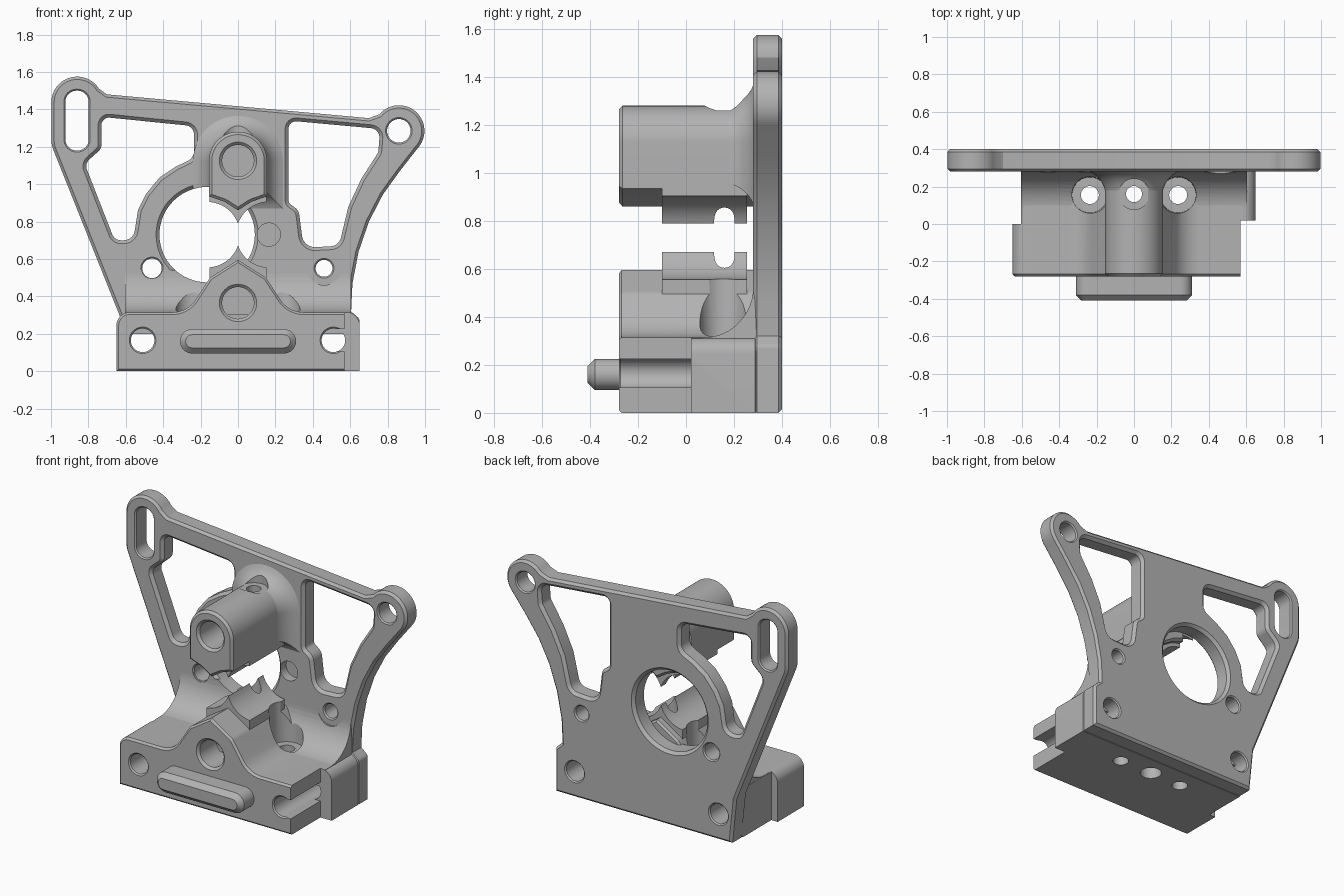
import bpy, bmesh, math
from mathutils import Vector

cube = bpy.data.objects.get("Cube")
if cube:
    bpy.data.objects.remove(cube)

grey = bpy.data.materials.new("plain grey")
grey.use_nodes = True
colour = (0.45, 0.45, 0.45, 1)
grey.diffuse_color = colour
for node in grey.node_tree.nodes:
    if node.type == "BSDF_PRINCIPLED":
        node.inputs["Base Color"].default_value = colour

parts, cutters = [], []


def arc(cx, cy, r, start=0, end=360, n=40):
    """Points on an arc; a full circle does not repeat its first point."""
    steps = n if end - start == 360 else n - 1
    angles = [math.radians(start + (end - start) * i / steps) for i in range(n)]
    return [(cx + r * math.cos(a), cy + r * math.sin(a)) for a in angles]


def rounded(corners, n=9):
    """Closed outline from (x, y, optional radius) corners."""
    out = []
    for i, corner in enumerate(corners):
        p = Vector(corner[:2])
        if len(corner) < 3:
            out.append(tuple(p))
            continue
        before = Vector(corners[i - 1][:2]) - p
        after = Vector(corners[(i + 1) % len(corners)][:2]) - p
        u, v = before.normalized(), after.normalized()
        half = u.angle(v) / 2
        t = min(corner[2] / math.tan(half), before.length * 0.95, after.length * 0.95)
        r = t * math.tan(half)
        centre = p + (u + v).normalized() * (r / math.sin(half))
        a, b = (p + u * t - centre), (p + v * t - centre)
        total = a.angle(b)
        for k in range(n):
            f = k / (n - 1)
            d = a * math.sin((1 - f) * total) + b * math.sin(f * total)
            out.append(tuple(centre + d / math.sin(total)))
    return out


def offset(loop, d):
    """Move an outline inwards by d (outwards when negative)."""
    pts = [Vector(p) for p in loop]
    area = sum(pts[i - 1].cross(pts[i]) for i in range(len(pts)))
    sign = 1 if area > 0 else -1
    out = []
    for i, p in enumerate(pts):
        e = (p - pts[i - 1]).normalized()
        f = (pts[(i + 1) % len(pts)] - p).normalized()
        m, n = Vector((-e.y, e.x)), Vector((-f.y, f.x))
        out.append(tuple(p + (m + n) * (sign * d / max(0.3, 1 + m.dot(n)))))
    return out


def loft(name, sections, axis="Y"):
    """Solid through sections of (position along the axis, outline)."""
    place = {"X": lambda u, v, s: (s, u, v),
             "Y": lambda u, v, s: (u, s, v),
             "Z": lambda u, v, s: (u, v, s)}[axis]
    bm = bmesh.new()
    rings = [[bm.verts.new(place(u, v, s)) for u, v in loop] for s, loop in sections]
    for low, high in zip(rings, rings[1:]):
        for i in range(len(low)):
            bm.faces.new((low[i - 1], low[i], high[i], high[i - 1]))
    bm.faces.new(rings[0])
    bm.faces.new(rings[-1])
    bmesh.ops.recalc_face_normals(bm, faces=bm.faces)
    mesh = bpy.data.meshes.new(name)
    bm.to_mesh(mesh)
    bm.free()
    obj = bpy.data.objects.new(name, mesh)
    bpy.context.collection.objects.link(obj)
    mesh.materials.append(grey)
    return obj


def prism(name, loop, a, b, c=0, axis="Y"):
    """Extruded part with chamfered ends."""
    sections = [(a, loop), (b, loop)]
    if c:
        small = offset(loop, c)
        sections = [(a, small), (a + c, loop), (b - c, loop), (b, small)]
    obj = loft(name, sections, axis)
    parts.append(obj)
    return obj


def hole(loop, a, b, c=0, axis="Y", blind=False):
    """Cutter from a to b whose open ends flare by the chamfer c."""
    e = 0.02
    wide = offset(loop, -c - e) if c else loop
    sections = [(a - e, wide), (a + c, loop)]
    sections += [(b, loop)] if blind else [(b - c, loop), (b + e, wide)]
    obj = loft("cutter", sections, axis)
    obj.hide_render = True
    cutters.append(obj)
    return obj


def box(x0, x1, y0, y1, z0, z1):
    return hole([(x0, y0), (x1, y0), (x1, y1), (x0, y1)], z0, z1, axis="Z")


def cut(obj, *tools):
    bpy.context.view_layer.objects.active = obj
    for tool in tools:
        mod = obj.modifiers.new("cut", "BOOLEAN")
        mod.operation, mod.solver, mod.object = "DIFFERENCE", "EXACT", tool
        bpy.ops.object.modifier_apply(modifier=mod.name)


def mirrored(half):
    """Complete an outline that starts and ends on the centre line."""
    return half + [(-p[0],) + tuple(p[1:]) for p in half[-2:0:-1]]


# Back plate with two lugs
front, back = 0.28, 0.40
outline = ([(-0.6, 0), (0.65, 0), (0.65, 0.28, 0.03), (0.605, 0.32), (0.612, 0.47),
            (0.645, 0.64), (0.70, 0.80), (0.775, 0.945), (0.865, 1.07)]
           + arc(0.86, 1.285, 0.137, -42, 140, 24)
           + [(0.70, 1.353), (-0.70, 1.48)]
           + arc(-0.86, 1.437, 0.138, 32, 180, 20)
           + [(-0.998, 1.21, 0.15), (-0.63, 0.29)])
plate = prism("back_plate", rounded(outline), front, back, 0.015)
left_window = rounded([(-0.73, 1.36, 0.04), (-0.235, 1.31, 0.05), (-0.235, 1.14, 0.06),
                       (-0.33, 1.095), (-0.42, 1.035), (-0.49, 0.95), (-0.535, 0.86),
                       (-0.56, 0.70, 0.06), (-0.66, 0.70, 0.05), (-0.82, 1.11, 0.05),
                       (-0.73, 1.19, 0.05)])
right_window = rounded([(0.27, 1.34, 0.04), (0.76, 1.295, 0.05), (0.75, 1.17, 0.05),
                        (0.66, 1.03), (0.59, 0.88), (0.54, 0.67, 0.06),
                        (0.35, 0.66, 0.07), (0.325, 0.86, 0.06), (0.27, 0.90, 0.03)])
slot = rounded([(x, z, 0.06) for x, z in ((-0.923, 1.18), (-0.798, 1.18),
                                          (-0.798, 1.5), (-0.923, 1.5))])
bore = arc(-0.165, 0.73, 0.255, n=64)
for loop in (left_window, right_window, bore):
    cut(plate, hole(loop, front, back, 0.018))
for loop in (slot, arc(0.86, 1.285, 0.063), arc(-0.46, 0.55, 0.052),
             arc(0.46, 0.55, 0.045), arc(-0.51, 0.165, 0.063), arc(0.51, 0.165, 0.063)):
    cut(plate, hole(loop, front, back, 0.008))
cut(plate, hole(arc(0.165, 0.73, 0.062), front, 0.34, blind=True))

# Base block with a pointed hump in the middle
half = [(0, 0), (0.65, 0), (0.65, 0.315, 0.07), (0.27, 0.315, 0.15),
        (0.15, 0.5, 0.06), (0, 0.595)]
base = prism("base_block", rounded(mirrored(half)), -0.28, 0.3, 0.012)
cut(base, box(-0.8, -0.605, 0, 0.5, -0.1, 0.5), box(0.57, 0.8, -0.5, 0.02, -0.1, 0.5))
for side in (-1, 1):
    cut(base, hole(arc(side * 0.51, 0.165, 0.063), -0.28, 0.4, 0.008))
cut(base, box(0.51, 0.7, -0.5, 0.02, 0.125, 0.205))
cut(base, hole(arc(0, 0.365, 0.085), -0.28, 0, 0.015, blind=True))

# Curved transition from base to plate
shelf = prism("base_fillet", rounded([(0.02, 0.2), (0.3, 0.2), (0.3, 0.54), (0.28, 0.54),
                                      (0.28, 0.313, 0.21), (0.02, 0.313)], 14),
              -0.604, 0.604, axis="X")
clearance = hole(bore, 0.1, 0.5)
cut(shelf, clearance, hole(arc(0.46, 0.55, 0.09), 0, 0.5),
    hole(arc(-0.46, 0.55, 0.056), 0, 0.5))

# Front locating bar
prism("front_bar", rounded([(-0.31, 0.095, 0.064), (0.31, 0.095, 0.064),
                            (0.31, 0.225, 0.064), (-0.31, 0.225, 0.064)]),
      -0.41, -0.22, 0.03)

# Upper bearing boss
boss_loop = arc(0, 1.125, 0.155, 0, 180, 32) + rounded(
    [(-0.155, 0.935), (-0.07, 0.905), (0, 0.86), (0.07, 0.905), (0.155, 0.935)])
boss = prism("upper_boss", boss_loop, -0.28, 0.3, 0.015)
cut(boss, hole(arc(0, 1.125, 0.085), -0.28, 0, 0.015, blind=True))

# Flare where the boss meets the plate
core = arc(0, 1.125, 0.15, 0, 180, 32) + [(-0.15, 0.96), (0.15, 0.96)]
flare_sections = []
for i in range(9):
    a = math.radians(i * 9)
    flare_sections.append((0.14 + 0.147 * math.sin(a), offset(core, -0.13 * (1 - math.cos(a)))))
flare = loft("boss_flare", flare_sections)
parts.append(flare)
cut(flare, clearance)

# Saddles above and below the shaft gap
valley = arc(0.165, 0.73, 0.175, 200, 266, 14)
lower_half = [(0, 0.3), (0.152, 0.3)] + valley[::-1] + [(0, 0.67)]
lower = prism("lower_saddle", mirrored(lower_half), -0.1, 0.255)
upper = prism("upper_saddle", [(x, 1.46 - z) for x, z in mirrored(
    [(0, 0.42), (0.152, 0.42)] + lower_half[2:])], -0.1, 0.255)

# Vertical screw holes and their seats
screw = hole(arc(0, 0.16, 0.043), -0.1, 1.5, axis="Z")
for obj in (base, shelf, lower, upper, boss, flare):
    cut(obj, screw)
seat = hole(arc(0, 0.16, 0.082), 1.28, 1.5, axis="Z")
cut(boss, seat)
cut(flare, seat)
cut(base, hole(arc(0, 0.16, 0.065), 0, 0.15, axis="Z", blind=True))
for side in (-1, 1):
    x = side * 0.236
    through = hole(arc(x, 0.155, 0.048), -0.1, 0.6, axis="Z")
    pocket = loft("cutter", [(0.3, arc(x, 0.155, 0.095)), (0.65, arc(x, 0.155, 0.105))], "Z")
    cutters.append(pocket)
    for obj in (base, shelf, lower):
        cut(obj, through, pocket)

# Remove cutters and smooth the curved faces
for tool in cutters:
    bpy.data.objects.remove(tool)
for obj in parts:
    bpy.ops.object.select_all(action="DESELECT")
    obj.select_set(True)
    bpy.context.view_layer.objects.active = obj
    bpy.ops.object.shade_smooth_by_angle(angle=math.radians(28))
